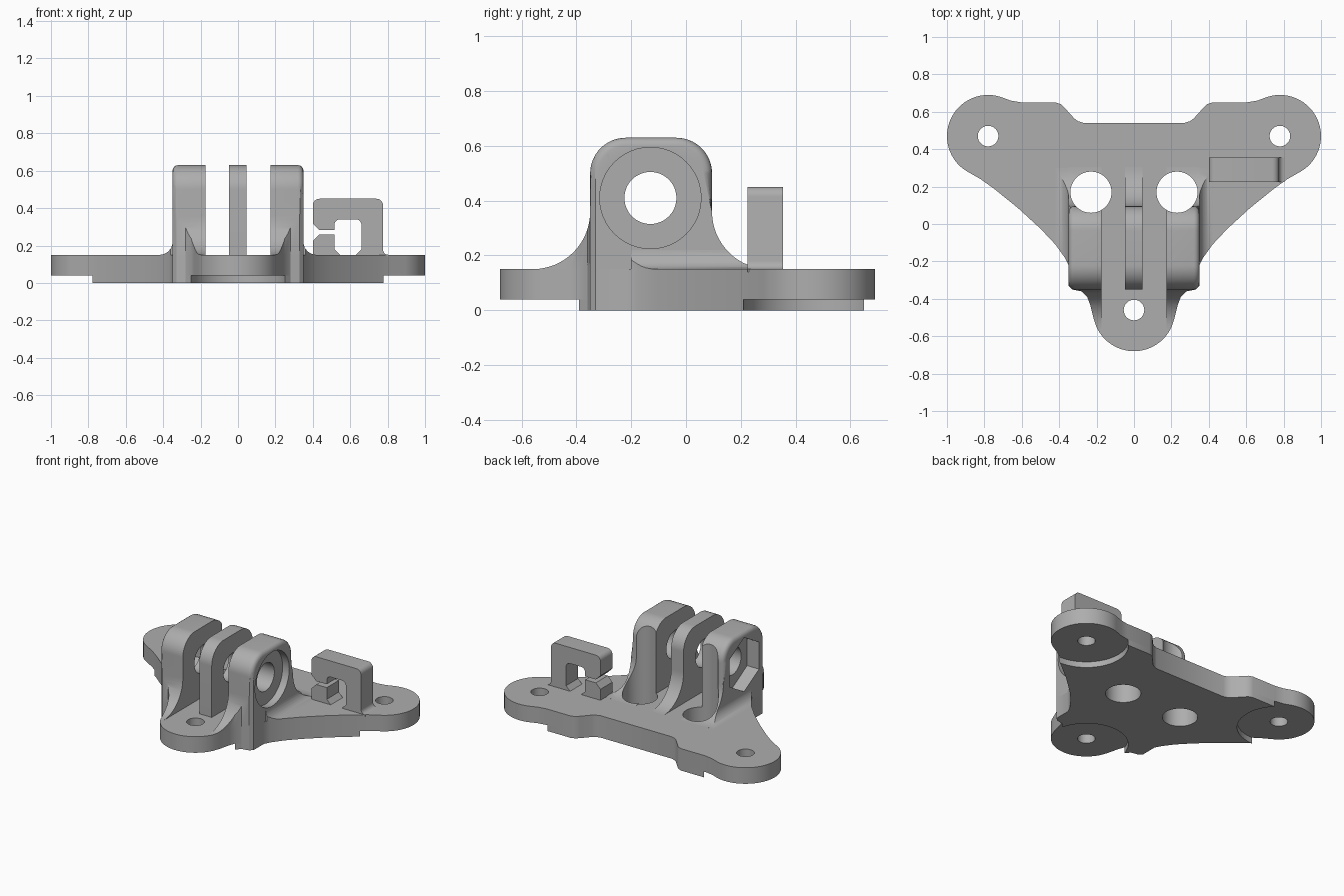
import bpy, bmesh, math
from mathutils import Vector

old = bpy.data.objects.get("Cube")
if old:
    bpy.data.objects.remove(old, do_unlink=True)

GREY = (0.42, 0.42, 0.42, 1)
mat = bpy.data.materials.new("plain grey")
mat.use_nodes = True
mat.diffuse_color = GREY
mat.node_tree.nodes["Principled BSDF"].inputs["Base Color"].default_value = GREY


def arc(cx, cy, r, a, b, n=16):
    angles = [math.radians(a + (b - a) * i / n) for i in range(n + 1)]
    return [(cx + r * math.cos(t), cy + r * math.sin(t)) for t in angles]


def circle(cx, cy, r, n=48, turn=0):
    return arc(cx, cy, r, turn, turn + 360, n)[:-1]


def prism(name, pts, axis, lo, hi, round_x=None):
    """Extrude a closed profile along an axis from lo to hi."""
    place = {"x": lambda p, d: (d, p[0], p[1]),
             "y": lambda p, d: (p[0], d, p[1]),
             "z": lambda p, d: (p[0], p[1], d)}[axis]
    bm = bmesh.new()
    face = bm.faces.new([bm.verts.new(place(p, lo)) for p in pts])
    ext = bmesh.ops.extrude_face_region(bm, geom=[face])
    move = Vector(place((0, 0), hi - lo))
    bmesh.ops.translate(bm, vec=move, verts=[v for v in ext["geom"] if isinstance(v, bmesh.types.BMVert)])
    bmesh.ops.recalc_face_normals(bm, faces=bm.faces)
    if round_x is not None:
        rim = [e for e in bm.edges
               if all(abs(v.co.x - round_x) < 1e-4 and v.co.z > 0.35 for v in e.verts)]
        bmesh.ops.bevel(bm, geom=rim, offset=0.03, segments=4, profile=0.5, affect="EDGES")
    mesh = bpy.data.meshes.new(name)
    bm.to_mesh(mesh)
    bm.free()
    mesh.materials.append(mat)
    obj = bpy.data.objects.new(name, mesh)
    bpy.context.collection.objects.link(obj)
    return obj


def cut(obj, operation, name, *args):
    """Boolean with a temporary prism, then discard it."""
    tool = prism(name, *args)
    mod = obj.modifiers.new("cut", "BOOLEAN")
    mod.operation, mod.solver, mod.object = operation, "EXACT", tool
    graph = bpy.context.evaluated_depsgraph_get()
    mesh = bpy.data.meshes.new_from_object(obj.evaluated_get(graph))
    obj.modifiers.clear()
    obj.data = mesh
    bpy.data.objects.remove(tool, do_unlink=True)


# Plate outline: half profile mirrored across x
half = [(0.27, 0.54), (0.30, 0.55), (0.32, 0.565), (0.37, 0.62), (0.39, 0.64), (0.42, 0.65), (0.6, 0.65), (0.66, 0.66)]
half += arc(0.78, 0.47, 0.22, 108, -58, 28)
half += [(0.82, 0.24), (0.75, 0.19), (0.62, 0.085), (0.5, -0.025), (0.42, -0.11), (0.37, -0.18), (0.35, -0.22),
         (0.35, -0.33), (0.33, -0.35), (0.28, -0.36), (0.25, -0.39), (0.235, -0.43), (0.215, -0.51)]
half += arc(0, -0.46, 0.22, -24, -90, 14)
outline = half + [(-x, y) for x, y in reversed(half[:-1])]

screws = [(-0.78, 0.47), (0.78, 0.47), (0, -0.46)]
plate = prism("base_plate", outline, "z", 0.04, 0.15)
pad = prism("underside_pad", outline, "z", 0, 0.04)
for x, y in screws:
    cut(plate, "DIFFERENCE", "screw_hole", circle(x, y, 0.055), "z", -1, 1)
    cut(pad, "DIFFERENCE", "ear_recess", circle(x, y, 0.26), "z", -1, 0.5)

# Lug side profile: front flare, rounded top, back flare
top_back = (arc(-0.22, 0.5, 0.13, 180, 90) + arc(-0.035, 0.5, 0.13, 90, 0)
            + arc(0.305, 0.36, 0.21, 180, 270) + [(0.305, 0.14)])
outer = [(-0.56, 0.14)] + arc(-0.56, 0.36, 0.21, -90, 0) + top_back
middle = [(-0.35, 0.14)] + top_back
bore = circle(-0.13, 0.41, 0.095)

parts = [plate, pad]
centre_lug = prism("centre_lug", middle, "x", -0.048, 0.046)
cut(centre_lug, "DIFFERENCE", "bore", bore, "x", -1, 1)
parts.append(centre_lug)

for s, side in ((1, "left"), (-1, "right")):
    well = circle(s * 0.23, 0.17, 0.11)
    lug = prism(side + "_lug", outer, "x", s * 0.173, s * 0.35, s * 0.35)
    cut(lug, "INTERSECT", "footprint", outline, "z", 0, 1)
    cut(lug, "DIFFERENCE", "bore", bore, "x", -1, 1)
    # Round seat on one side, hexagonal nut pocket on the other
    if s > 0:
        cut(lug, "DIFFERENCE", "seat", circle(-0.13, 0.41, 0.185), "x", 0.3, 0.5)
    else:
        cut(lug, "DIFFERENCE", "nut_pocket", circle(-0.13, 0.41, 0.185, 6, 90), "x", -0.5, -0.26)
    # Small fillet where the lug meets the plate
    curve = [(s * x, z) for x, z in arc(0.42, 0.22, 0.07, 180, 270, 8)]
    fillet = prism(side + "_lug_fillet", [(s * 0.34, 0.14), (s * 0.34, 0.22)] + curve + [(s * 0.42, 0.14)],
                   "y", -0.2, 0.3)
    cut(fillet, "INTERSECT", "lug_shape", outer, "x", -1, 1)
    cut(fillet, "INTERSECT", "footprint", outline, "z", 0, 1)
    # Vertical access wells through lug, plate and pad
    for part in (lug, fillet, plate, pad):
        cut(part, "DIFFERENCE", "well", well, "z", -1, 1)
    parts += [lug, fillet]

# Cable clip with a snap gap
clip_shape = ([(0.40, 0.14), (0.40, 0.225), (0.435, 0.26), (0.515, 0.26), (0.515, 0.18), (0.545, 0.15),
               (0.63, 0.15), (0.66, 0.18)]
              + arc(0.63, 0.31, 0.03, 0, 90, 5) + arc(0.545, 0.31, 0.03, 90, 180, 5)
              + [(0.515, 0.283), (0.435, 0.283), (0.40, 0.318)]
              + arc(0.435, 0.415, 0.035, 180, 90, 6) + arc(0.74, 0.415, 0.035, 90, 0, 6)
              + arc(0.805, 0.18, 0.03, 180, 270, 5) + [(0.805, 0.14)])
parts.append(prism("cable_clip", clip_shape, "y", 0.225, 0.355))

# Smooth curved walls, keep hard edges
bpy.ops.object.select_all(action="DESELECT")
for part in parts:
    part.select_set(True)
bpy.context.view_layer.objects.active = plate
bpy.ops.object.shade_smooth_by_angle(angle=math.radians(30))
